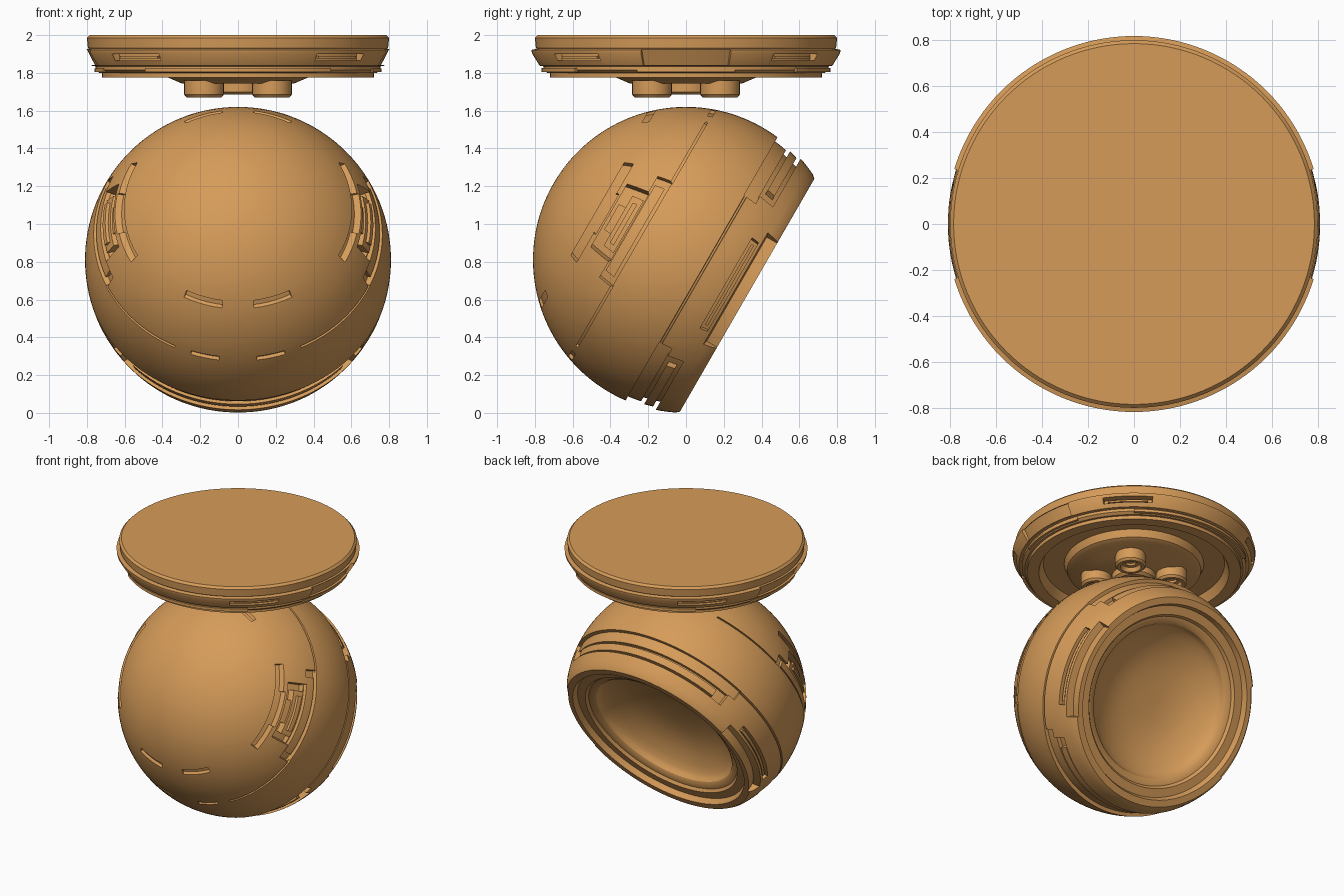
import bpy, bmesh
from math import sqrt, sin, cos, radians, pi
from mathutils import Matrix

cube = bpy.data.objects.get("Cube")
if cube:
    bpy.data.objects.remove(cube)

mat = bpy.data.materials.new("warm_orange")
mat.use_nodes = True
COLOR = (0.67, 0.33, 0.10, 1)
mat.diffuse_color = COLOR
mat.node_tree.nodes["Principled BSDF"].inputs["Base Color"].default_value = COLOR

R = 0.81
# the body axis leans backwards and down
TILT = Matrix.Translation((0, 0, R)) @ Matrix.Rotation(radians(-120), 4, 'X')


def finish(name, bm, matrix=None):
    bmesh.ops.recalc_face_normals(bm, faces=bm.faces)
    me = bpy.data.meshes.new(name)
    bm.to_mesh(me)
    bm.free()
    ob = bpy.data.objects.new(name, me)
    me.materials.append(mat)
    bpy.context.collection.objects.link(ob)
    if matrix:
        ob.matrix_world = matrix
    return ob


def smooth(ob):
    bpy.ops.object.select_all(action='DESELECT')
    ob.select_set(True)
    bpy.context.view_layer.objects.active = ob
    bpy.ops.object.shade_smooth_by_angle(angle=radians(28))


def lathe(name, profile, steps, matrix=None):
    """Full turn of an open profile that starts and ends on the axis."""
    bm = bmesh.new()
    vs = [bm.verts.new((r, 0, z)) for r, z in profile]
    es = [bm.edges.new(p) for p in zip(vs, vs[1:])]
    bmesh.ops.spin(bm, geom=vs + es, cent=(0, 0, 0), axis=(0, 0, 1),
                   angle=2 * pi, steps=steps)
    bmesh.ops.remove_doubles(bm, verts=bm.verts, dist=1e-5)
    return finish(name, bm, matrix)


def sectors(name, specs, matrix=None):
    """Partial turns of closed profiles: (loop, start angle, end angle)."""
    bm = bmesh.new()
    for loop, a0, a1 in specs:
        c, s = cos(radians(a0)), sin(radians(a0))
        f = bm.faces.new([bm.verts.new((r * c, r * s, z)) for r, z in loop])
        bmesh.ops.spin(bm, geom=[f], cent=(0, 0, 0), axis=(0, 0, 1),
                       angle=radians(a1 - a0), steps=max(2, int((a1 - a0) / 3)))
    return finish(name, bm, matrix)


def ball(d):
    return sqrt(R * R - d * d)


def shell(d0, d1, inner, outer):
    """Closed profile that follows the ball between two axis depths."""
    ds = [d0 + (d1 - d0) * i / 4 for i in range(5)]
    return ([(ball(d) + outer, d) for d in ds]
            + [(ball(d) - inner, d) for d in reversed(ds)])


def box(r0, r1, z0, z1):
    return [(r0, z0), (r1, z0), (r1, z1), (r0, z1)]


def sides(loop, half):
    return [(loop, c - half, c + half) for c in (0, 180)]


def ends(loop, half):
    return [(loop, c - half, c + half) for c in (90, 270)]


def four(loop, a, b):
    return [(loop, p, q) for p, q in ((a, b), (180 - b, 180 - a),
                                      (180 + a, 180 + b), (360 - b, 360 - a))]


def carve(ob, specs, matrix=None):
    cutter = sectors("cutter", specs, matrix)
    cutter.hide_render = True
    mod = ob.modifiers.new("carve", 'BOOLEAN')
    mod.operation = 'DIFFERENCE'
    mod.solver = 'EXACT'
    mod.use_self = True
    mod.object = cutter
    bpy.context.view_layer.objects.active = ob
    bpy.ops.object.modifier_apply(modifier=mod.name)
    bpy.data.objects.remove(cutter)


# ball body with ring seam, stepped rim and hollow dish
profile = [(R * sin(pi * i / 70), -R * cos(pi * i / 70)) for i in range(38)]
profile += [(ball(0.098), 0.098), (ball(0.1) - 0.02, 0.1), (ball(0.11) - 0.02, 0.11)]
profile += [(ball(d), d) for d in (0.112, 0.16, 0.2, 0.24, 0.28, 0.32, 0.355)]
profile += [(0.712, 0.374), (0.665, 0.374), (0.65, 0.335), (0.59, 0.335),
            (0.575, 0.315), (0.545, 0.31), (0.525, 0.295), (0.515, 0.27)]
profile += [(0.5 * k / 12, 0.12 + 0.13 * (k / 12) ** 3) for k in range(12, -1, -1)]
body = lathe("ball_body", profile, 128, TILT)

carve(body, ends(shell(0.095, 0.17, 0.025, 0.05), 56)       # ring channel
      + ends(shell(0.168, 0.258, 0.05, 0.05), 52)
      + sides(shell(0.245, 0.287, 0.03, 0.05), 21)          # side slot
      + sides([(0.7, 0.31), (0.7, 0.4), (0.85, 0.4), (0.85, 0.29)], 27), TILT)

carve(body, four(shell(-0.276, -0.264, 0.015, 0.05), 24, 64)   # panel seam
      + four(shell(-0.282, -0.258, 0.02, 0.05), 71, 82.5)      # short dashes
      + four(shell(-0.565, -0.535, 0.02, 0.05), 62, 82)
      + sides(shell(-0.54, -0.495, 0.035, 0.05), 28)           # long side slot
      + sides(shell(-0.5, -0.482, 0.035, 0.05), 11)
      + sides(shell(-0.35, -0.268, 0.03, 0.05), 25)            # pod recess
      + sides(shell(-0.47, -0.345, 0.06, 0.05), 17), TILT)
smooth(body)

# raised pieces sitting in the carved areas
raised = {
    "ring_channel_bar": ends(shell(0.19, 0.237, 0.07, -0.015), 46),
    "side_slot_bar": sides(shell(0.258, 0.274, 0.05, -0.012), 19),
    "pod_frame": sides(shell(-0.415, -0.35, 0.08, -0.02), 13),
    "pod_bar": sides(shell(-0.395, -0.37, 0.08, -0.004), 10),
    "pod_latch": sides(shell(-0.455, -0.41, 0.08, -0.03), 7),
    "pod_cover": sides(shell(-0.34, -0.285, 0.05, -0.008), 21),
}
for name, specs in raised.items():
    smooth(sectors(name, specs, TILT))

# round cap above the ball
cap = lathe("top_cap", [
    (0, 2), (0.785, 2), (0.8, 1.985), (0.795, 1.935), (0.79, 1.928),
    (0.818, 1.922), (0.816, 1.905), (0.775, 1.838), (0.755, 1.835),
    (0.755, 1.815), (0.735, 1.8), (0.72, 1.8), (0.72, 1.775), (0.64, 1.775),
    (0.61, 1.84), (0.47, 1.84), (0.45, 1.79), (0.42, 1.775), (0.37, 1.775),
    (0.3, 1.745), (0, 1.745)], 128)
carve(cap, four(box(0.765, 0.9, 1.865, 1.9), 35, 59)
      + sides([(0.8, 1.925), (0.758, 1.842), (0.9, 1.842), (0.9, 1.925)], 17))
smooth(cap)
smooth(sectors("cap_slot_bar", four(box(0.75, 0.782, 1.876, 1.889), 37, 57)))
smooth(sectors("cap_lower_plate", ends(box(0.7, 0.766, 1.806, 1.826), 40)
               + sides(box(0.7, 0.76, 1.806, 1.822), 20)))

# four hollow posts and a hub under the cap
for i, (sx, sy) in enumerate(((1, 1), (-1, 1), (-1, -1), (1, -1))):
    smooth(lathe("cap_post_%d" % (i + 1), [
        (0, 1.76), (0.105, 1.76), (0.105, 1.685), (0.092, 1.67), (0.07, 1.67),
        (0.06, 1.7), (0.035, 1.7), (0.03, 1.715), (0, 1.715)], 32,
        Matrix.Translation((0.18 * sx, 0.18 * sy, 0))))
smooth(lathe("cap_hub", [(0, 1.76), (0.15, 1.76), (0.15, 1.7), (0.13, 1.685),
                         (0, 1.685)], 32))
